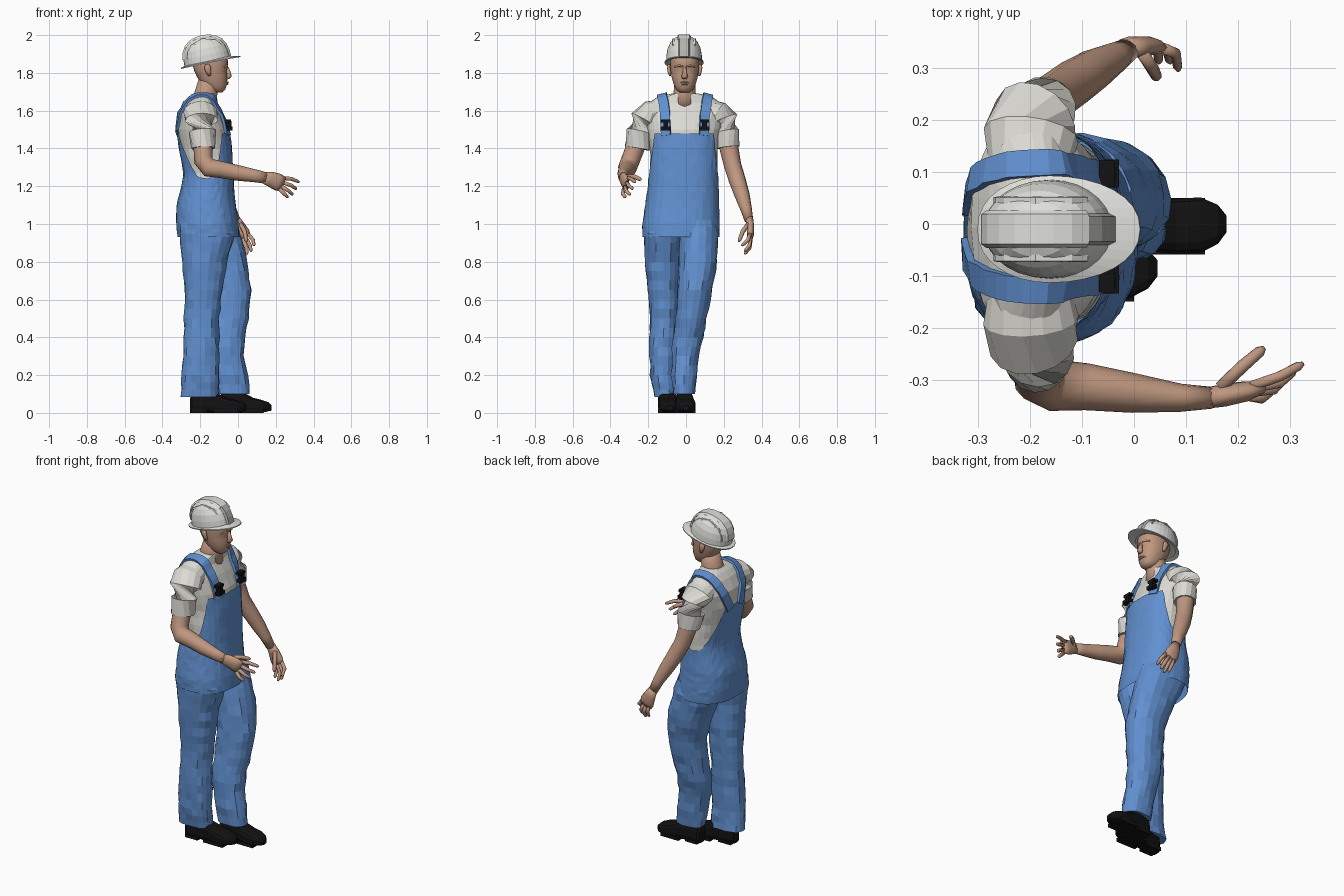
import bpy, bmesh, math, random
from mathutils import Vector
from mathutils.bvhtree import BVHTree

if "Cube" in bpy.data.objects:
    bpy.data.objects.remove(bpy.data.objects["Cube"])

random.seed(4)


def material(name, r, g, b):
    m = bpy.data.materials.new(name)
    m.diffuse_color = (r, g, b, 1)
    m.use_nodes = True
    m.node_tree.nodes["Principled BSDF"].inputs["Base Color"].default_value = m.diffuse_color
    return m


BLUE = material("blue denim", 0.12, 0.28, 0.63)
WHITE = material("off white cotton", 0.71, 0.70, 0.65)
SHELL = material("helmet white", 0.73, 0.73, 0.70)
GREY = material("helmet grey", 0.45, 0.45, 0.43)
SKIN = material("skin", 0.52, 0.31, 0.215)
BLACK = material("black leather", 0.006, 0.006, 0.006)


def make(name, rings, mat, smooth=False, caps=True):
    """Skin a list of equal-length closed point rings."""
    bm = bmesh.new()
    rows = [[bm.verts.new(p) for p in ring] for ring in rings]
    n = len(rows[0])
    for a, b in zip(rows, rows[1:]):
        for i in range(n):
            j = (i + 1) % n
            bm.faces.new((a[i], a[j], b[j], b[i]))
    if caps:
        bm.faces.new(rows[0])
        bm.faces.new(rows[-1])
    bmesh.ops.recalc_face_normals(bm, faces=bm.faces)
    for f in bm.faces:
        f.smooth = smooth
    me = bpy.data.meshes.new(name)
    bm.to_mesh(me)
    bm.free()
    me.materials.append(mat)
    ob = bpy.data.objects.new(name, me)
    bpy.context.collection.objects.link(ob)
    return ob


def power(v, e):
    return math.copysign(abs(v) ** e, v)


def lerp_row(table, t):
    """Interpolate a table of rows sorted on their first value."""
    for a, b in zip(table, table[1:]):
        if t <= b[0]:
            k = max(0, (t - a[0]) / (b[0] - a[0]))
            return [u + (v - u) * k for u, v in zip(a, b)]
    return list(table[-1])


def body_point(table, z, ang, e=0.85, grow=0.0):
    _, x0, x1, y0, y1 = lerp_row(table, z)
    return Vector(((x0 + x1) / 2 + ((x1 - x0) / 2 + grow) * power(math.cos(ang), e),
                   (y0 + y1) / 2 + ((y1 - y0) / 2 + grow) * power(math.sin(ang), e), z))


def loft(name, table, mat, n=20, step=0.05, e=0.85, jitter=0.0, smooth=False):
    """Horizontal rings from rows (z, x0, x1, y0, y1)."""
    zs = []
    for a, b in zip(table, table[1:]):
        k = max(1, round((b[0] - a[0]) / step))
        zs += [a[0] + (b[0] - a[0]) * i / k for i in range(k)]
    zs.append(table[-1][0])
    rings = [[body_point(table, z, math.tau * i / n, e, random.uniform(-jitter, jitter))
              for i in range(n)] for z in zs]
    return make(name, rings, mat, smooth)


def tube(name, pts, mat, n=12, hint=(0, 1, 0), smooth=False, e=1.0):
    """Tube through (x, y, z, ra[, rb]) with elliptical sections."""
    c = [Vector(p[:3]) for p in pts]
    rings = []
    for i, p in enumerate(pts):
        t = (c[min(i + 1, len(c) - 1)] - c[max(i - 1, 0)]).normalized()
        s = t.cross(Vector(hint)).normalized()
        b = s.cross(t)
        ra, rb = p[3], p[-1]
        rings.append([c[i] + s * ra * power(math.cos(math.tau * k / n), e)
                      + b * rb * power(math.sin(math.tau * k / n), e) for k in range(n)])
    return make(name, rings, mat, smooth)


def box(name, loc, size, mat):
    x, y, z = (v / 2 for v in size)
    ring = [(x, y), (-x, y), (-x, -y), (x, -y)]
    return make(name, [[Vector(loc) + Vector((a, b, h)) for a, b in ring] for h in (-z, z)], mat)


# shirt torso and the overall body wrapped round it
TORSO = [(0.93, -.31, .0, -.222, .17), (1.0, -.32, -.005, -.223, .17), (1.1, -.318, -.02, -.208, .168),
         (1.2, -.29, -.03, -.193, .165), (1.27, -.28, -.033, -.19, .165), (1.4, -.305, -.04, -.19, .168),
         (1.5, -.32, -.052, -.205, .185), (1.58, -.312, -.085, -.22, .205), (1.64, -.282, -.118, -.2, .185),
         (1.672, -.255, -.122, -.15, .138), (1.69, -.235, -.12, -.08, .068)]
shirt = loft("shirt_body", TORSO[3:], WHITE, n=28, jitter=0.002)
TOP = [(0, 1.48), (50, 1.48), (58, 1.41), (75, 1.27), (90, 1.24), (112, 1.25), (130, 1.32),
       (145, 1.41), (158, 1.5), (180, 1.5)]
cols, rows = 60, 14
rings = []
for r in range(rows + 1):
    ring = []
    for i in range(cols):
        deg = 360 * i / cols
        top = lerp_row(TOP, min(deg, 360 - deg))[1]
        z = 0.93 + (top - 0.93) * r / rows
        ring.append(body_point(TORSO, z, math.radians(deg), 0.85, 0.008 + random.uniform(-.0015, .0015)))
    rings.append(ring)
make("overall_bib_and_back", rings, BLUE, caps=False)

# trouser legs, left one stepping forward
RIGHT = [(.085, -.305, -.10, -.17, -.05), (.2, -.295, -.10, -.19, -.055), (.35, -.288, -.10, -.195, -.05),
         (.5, -.285, -.10, -.19, -.04), (.65, -.283, -.085, -.2, -.035), (.8, -.295, -.06, -.215, -.025),
         (.95, -.31, -.015, -.224, -.015), (1.02, -.31, -.03, -.215, -.02)]
LEFT = [(.10, -.11, .062, -.07, .05), (.2, -.13, .05, -.078, .057), (.3, -.15, .032, -.075, .065),
        (.4, -.16, .037, -.07, .09), (.5, -.155, .058, -.055, .11), (.65, -.15, .07, -.045, .14),
        (.8, -.2, .05, -.04, .165), (.95, -.27, .012, -.035, .172), (1.02, -.29, -.01, -.03, .165)]
loft("right_trouser_leg", RIGHT, BLUE, n=18, step=0.045, e=0.9, jitter=0.005)
loft("left_trouser_leg", LEFT, BLUE, n=18, step=0.045, e=0.9, jitter=0.005)


# shoes: sections along the foot (fraction, half width, height)
def shoe(name, x0, x1, y0, y1):
    rings = []
    for f, w, h in [(0, .028, .075), (.04, .038, .10), (.3, .044, .12), (.48, .047, .105), (.65, .054, .08),
                    (.82, .054, .068), (.94, .038, .056), (1, .016, .04)]:
        x, y = x0 + (x1 - x0) * f, y0 + (y1 - y0) * f
        base = 0.012 * max(0, f - 0.8) / 0.2
        rings.append([Vector((x, y + w * power(math.cos(a), .6), base + (h - base) * (.5 + .5 * power(math.sin(a), .6))))
                      for a in (math.tau * (k + .5) / 14 for k in range(14))])
    make(name, rings, BLACK)
    for part, fa, fb, w in (("heel", .02, .3, .082), ("sole", .42, .85, .108)):
        f = (fa + fb) / 2
        box(name + "_" + part, (x0 + (x1 - x0) * f, y0 + (y1 - y0) * f, .01),
            ((fb - fa) * (x1 - x0), w, .02), BLACK)


shoe("right_shoe", -.255, .045, -.112, -.085)
shoe("left_shoe", -.10, .178, -.012, .0)

# shoulder straps laid onto the shirt, with buckles
bm = bmesh.new()
bm.from_mesh(shirt.data)
tree = BVHTree.FromBMesh(bm)
bm.free()
PATH = [(0, -.05, .097, 1.47), (1, -.07, .103, 1.58), (2, -.12, .113, 1.66), (3, -.19, .118, 1.69),
        (4, -.26, .108, 1.66), (5, -.315, .085, 1.58), (6, -.33, .04, 1.48)]
for side, sy, off in (("left", 1, 0), ("right", -1, -.01)):
    spots = []
    for i in range(19):
        _, x, y, z = lerp_row(PATH, i / 3)
        p, nrm, _, _ = tree.find_nearest(Vector((x, y * sy + off, z)))
        spots.append((p + nrm * .006, nrm))
    rings = []
    for i, (p, nrm) in enumerate(spots):
        t = spots[min(i + 1, 18)][0] - spots[max(i - 1, 0)][0]
        w = nrm.cross(t).normalized() * .026
        u = nrm * .007
        rings.append([p + w + u, p - w + u, p - w - u, p + w - u])
    make(side + "_strap", rings, BLUE)
    y = sy * .097 + off
    box(side + "_buckle_top", (-.052, y, 1.545), (.03, .05, .016), BLACK)
    box(side + "_buckle_middle", (-.05, y, 1.525), (.03, .026, .04), BLACK)
    box(side + "_buckle_base", (-.044, y, 1.505), (.03, .054, .02), BLACK)

# short sleeves
tube("right_sleeve", [(-.2, -.13, 1.60, .08, .06), (-.198, -.185, 1.59, .092, .066), (-.193, -.225, 1.55, .088, .072),
                      (-.188, -.243, 1.49, .076, .07), (-.184, -.258, 1.40, .062, .068)], WHITE, 14, (0, 0.3, 1))
tube("left_sleeve", [(-.2, .12, 1.60, .08, .06), (-.198, .17, 1.585, .092, .066), (-.19, .198, 1.55, .088, .07),
                     (-.183, .212, 1.49, .076, .066), (-.175, .222, 1.405, .062, .062)], WHITE, 14, (0, -0.3, 1))

# arms
tube("right_arm", [(-.19, -.245, 1.48, .05), (-.185, -.27, 1.40, .05), (-.183, -.295, 1.335, .05),
                   (-.155, -.31, 1.298, .05), (-.09, -.313, 1.288, .045), (.0, -.325, 1.27, .041, .038),
                   (.09, -.334, 1.255, .034, .027), (.15, -.334, 1.243, .03, .021)], SKIN, smooth=True)
tube("left_arm", [(-.18, .215, 1.48, .05), (-.172, .228, 1.40, .05), (-.15, .247, 1.31, .046),
                  (-.115, .272, 1.23, .045), (-.075, .298, 1.15, .04), (-.04, .318, 1.08, .031),
                  (-.015, .333, 1.02, .027, .023)], SKIN, smooth=True)

# hands: a flat palm and jointed fingers (root, knuckle, tip)
tube("right_palm", [(.135, -.335, 1.245, .03, .021), (.17, -.33, 1.238, .04, .022),
                    (.21, -.322, 1.222, .046, .02), (.238, -.315, 1.21, .04, .014)], SKIN, 10, smooth=True)
tube("left_palm", [(-.018, .334, 1.03, .026, .022), (.0, .341, .99, .036, .02),
                   (.018, .342, .95, .045, .019), (.03, .338, .925, .04, .014)], SKIN, 10, smooth=True)
FINGERS = {
    "right_thumb": ((.165, -.315, 1.25), (.21, -.272, 1.25), (.25, -.238, 1.235)),
    "right_index_finger": ((.225, -.312, 1.243), (.28, -.293, 1.24), (.325, -.268, 1.222)),
    "right_middle_finger": ((.23, -.315, 1.222), (.28, -.305, 1.205), (.31, -.28, 1.185)),
    "right_ring_finger": ((.23, -.322, 1.2), (.268, -.318, 1.175), (.29, -.295, 1.155)),
    "right_little_finger": ((.22, -.33, 1.185), (.245, -.335, 1.16), (.265, -.32, 1.14)),
    "left_thumb": ((.015, .33, 1.0), (.035, .3, .96), (.045, .28, .905)),
    "left_index_finger": ((.055, .338, .945), (.08, .328, .915), (.085, .295, .885)),
    "left_middle_finger": ((.04, .342, .93), (.064, .335, .885), (.07, .31, .855)),
    "left_ring_finger": ((.022, .342, .925), (.045, .338, .875), (.048, .31, .84)),
    "left_little_finger": ((.003, .342, .93), (.018, .34, .885), (.022, .318, .85)),
}
for name, (a, b, c) in FINGERS.items():
    r = .0125 if "thumb" in name else .0105
    tube(name, [(*a, r), (*b, r), (*(Vector(b).lerp(Vector(c), .8)), r * .85), (*c, r * .4)],
         SKIN, 8, (0.2, 1, 0.3), smooth=True)

# neck, head, nose, lips, brow and ears
tube("neck", [(-.18, -.007, 1.62, .075), (-.17, -.007, 1.69, .06), (-.145, -.007, 1.78, .056)], SKIN, 14, smooth=True)
HEAD = [(1.695, -.125, -.085, -.03, .016), (1.71, -.16, -.068, -.051, .037), (1.74, -.195, -.058, -.066, .052),
        (1.775, -.215, -.056, -.076, .062), (1.81, -.232, -.06, -.082, .068), (1.835, -.238, -.052, -.084, .07),
        (1.88, -.24, -.055, -.084, .07), (1.93, -.2, -.09, -.05, .04)]
loft("head", HEAD, SKIN, n=22, step=.02, e=.9, smooth=True)
tube("nose", [(-.058, -.007, 1.83, .008, .008), (-.05, -.007, 1.80, .012, .011), (-.048, -.007, 1.782, .015, .018),
              (-.054, -.007, 1.77, .008, .014)], SKIN, 8, smooth=True)
for name, z in (("upper_lip", 1.75), ("lower_lip", 1.741)):
    tube(name, [(-.065, -.033, z, .003), (-.056, -.007, z, .006), (-.065, .019, z, .003)], SKIN, 6, (1, 0, 0))
for side, sy in (("left", 1), ("right", -1)):
    y = -.007 + sy * .077
    tube(side + "_ear", [(-.15, y, 1.785, .008, .006), (-.156, y + sy * .004, 1.805, .014, .009),
                         (-.162, y + sy * .008, 1.83, .018, .009), (-.163, y + sy * .005, 1.845, .01, .006)],
         SKIN, 8, smooth=True)
    tube(side + "_brow", [(-.057, -.007 + sy * .01, 1.835, .005), (-.058, -.007 + sy * .03, 1.838, .006),
                          (-.075, -.007 + sy * .052, 1.832, .004)], SKIN, 6, (1, 0, 0), smooth=True)


# hard hat, built level and then tilted back
def tilt(x, y, z):
    a = math.radians(12.5)
    return Vector((-.162 + x * math.cos(a) - z * math.sin(a), -.01 + y, 1.86 + x * math.sin(a) + z * math.cos(a)))


DOME = [(0, 1), (.035, .985), (.07, .92), (.1, .78), (.122, .56), (.134, .3), (.137, .05)]
make("helmet_dome", [[tilt(.124 * s * math.cos(a), .095 * s * math.sin(a), h)
                      for a in (math.tau * k / 28 for k in range(28))] for h, s in DOME], SHELL)
rings = []
for grow, z in ((0, .004), (1, -.002), (1, -.008), (0, -.006)):
    ring = []
    for k in range(32):
        c, s = math.cos(math.tau * k / 32), math.sin(math.tau * k / 32)
        reach = .176 if c > 0 else .143
        ring.append(tilt((.118 + (reach - .118) * grow) * c, (.09 + .013 * grow) * power(s, .9),
                         z - .006 * grow * max(c, 0)))
    rings.append(ring)
make("helmet_brim", rings, SHELL, caps=False)


def crest(name, y, half, lift, mat, path):
    """Raised band running over the dome from back to front."""
    rings = []
    for h, s in path:
        sy = y / .095
        x = math.copysign(math.sqrt(max(s * s - sy * sy, 0)), s) * .124
        d = Vector((x, 0, h)).normalized() * lift
        rings.append([tilt(x + d.x * k, y + w, h + d.z * k) for w, k in
                      ((-half, -1), (half, -1), (half * .8, 1), (-half * .8, 1))])
    make(name, rings, mat)


back = [(h, -s) for h, s in DOME[1:]]
crest("helmet_centre_crest", 0, .036, .005, SHELL, back + [(h, s) for h, s in reversed(DOME[3:])])
for side, y in (("left", .055), ("right", -.055)):
    crest("helmet_" + side + "_rib", y, .008, .004, SHELL, back[:-2] + [(h, s) for h, s in reversed(DOME[2:5])])
crest("helmet_front_plate", 0, .03, .006, GREY, [(h, s) for h, s in DOME[:4]])
